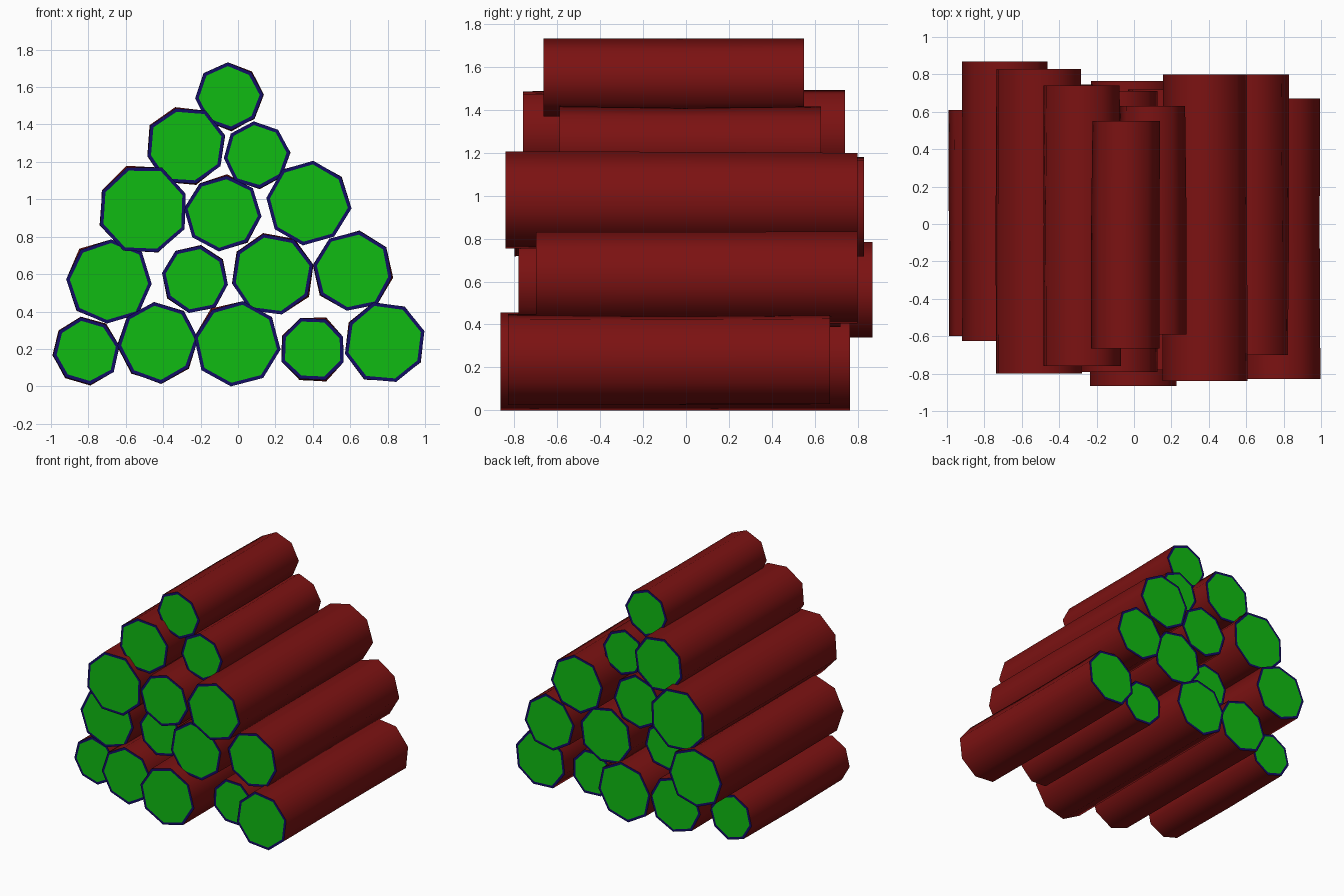
import bpy, bmesh, math, random

if "Cube" in bpy.data.objects:
    bpy.data.objects.remove(bpy.data.objects["Cube"])

random.seed(4)


def material(name, rgb):
    m = bpy.data.materials.new(name)
    m.diffuse_color = (*rgb, 1.0)
    m.use_nodes = True
    m.node_tree.nodes["Principled BSDF"].inputs["Base Color"].default_value = m.diffuse_color
    return m


BARK = material("dark red bark", (0.2, 0.006, 0.006))
RIM = material("navy rim", (0.006, 0.004, 0.13))
CORE = material("green cut wood", (0.005, 0.5, 0.006))

SIDES = 8


def log(name, x, z, r, front, back, phase):
    """Irregular eight-sided log: three bark rings, rimmed cut ends."""
    bm = bmesh.new()
    stretch = [1 + random.uniform(-0.02, 0.02) for _ in range(SIDES)]
    rings = []
    for y in (front, 0.0, back):
        ring = []
        for i in range(SIDES):
            a = math.radians(phase + i * 360 / SIDES)
            rr = r * stretch[i] + random.uniform(-0.005, 0.005)
            ring.append(bm.verts.new((x + rr * math.cos(a), y,
                                      max(0.0, z + rr * math.sin(a)))))
        rings.append(ring)
    # bark
    for lo, hi in zip(rings, rings[1:]):
        for i in range(SIDES):
            j = (i + 1) % SIDES
            bm.faces.new((lo[i], lo[j], hi[j], hi[i])).smooth = True
    # cut ends
    caps = [bm.faces.new(rings[0]), bm.faces.new(rings[-1])]
    bmesh.ops.recalc_face_normals(bm, faces=bm.faces[:])
    for cap in caps:
        for e in cap.edges:
            e.smooth = False
        cap.material_index = 2
        rim = bmesh.ops.inset_region(bm, faces=[cap], thickness=0.018,
                                     use_even_offset=True)
        for f in rim["faces"]:
            f.material_index = 1
            f.smooth = False
    me = bpy.data.meshes.new(name)
    bm.to_mesh(me)
    bm.free()
    for m in (BARK, RIM, CORE):
        me.materials.append(m)
    ob = bpy.data.objects.new(name, me)
    bpy.context.collection.objects.link(ob)


# rows from the ground up: x, z, radius, front y, back y, turn in degrees
ROWS = [
    [(-0.815, 0.19, 0.182, -0.60, 0.61, 8),
     (-0.43, 0.235, 0.215, -0.755, 0.745, 5),
     (-0.005, 0.23, 0.232, -0.865, 0.765, 37),
     (0.40, 0.20, 0.18, -0.63, 0.58, 22),
     (0.785, 0.235, 0.22, -0.83, 0.67, 16)],
    [(-0.69, 0.56, 0.228, -0.625, 0.87, 42),
     (-0.23, 0.575, 0.182, -0.63, 0.58, 35),
     (0.185, 0.60, 0.222, -0.78, 0.72, 13),
     (0.615, 0.615, 0.216, -0.70, 0.80, 36)],
    [(-0.51, 0.945, 0.24, -0.80, 0.83, 20),
     (-0.08, 0.93, 0.205, -0.79, 0.71, 39),
     (0.375, 0.98, 0.227, -0.84, 0.80, 38)],
    [(-0.28, 1.285, 0.215, -0.76, 0.74, 15),
     (0.10, 1.235, 0.176, -0.59, 0.63, 5)],
    [(-0.045, 1.55, 0.181, -0.665, 0.55, 3)],
]

for n, row in enumerate(ROWS, 1):
    for k, spec in enumerate(row, 1):
        log(f"log_row{n}_{k}", *spec)
